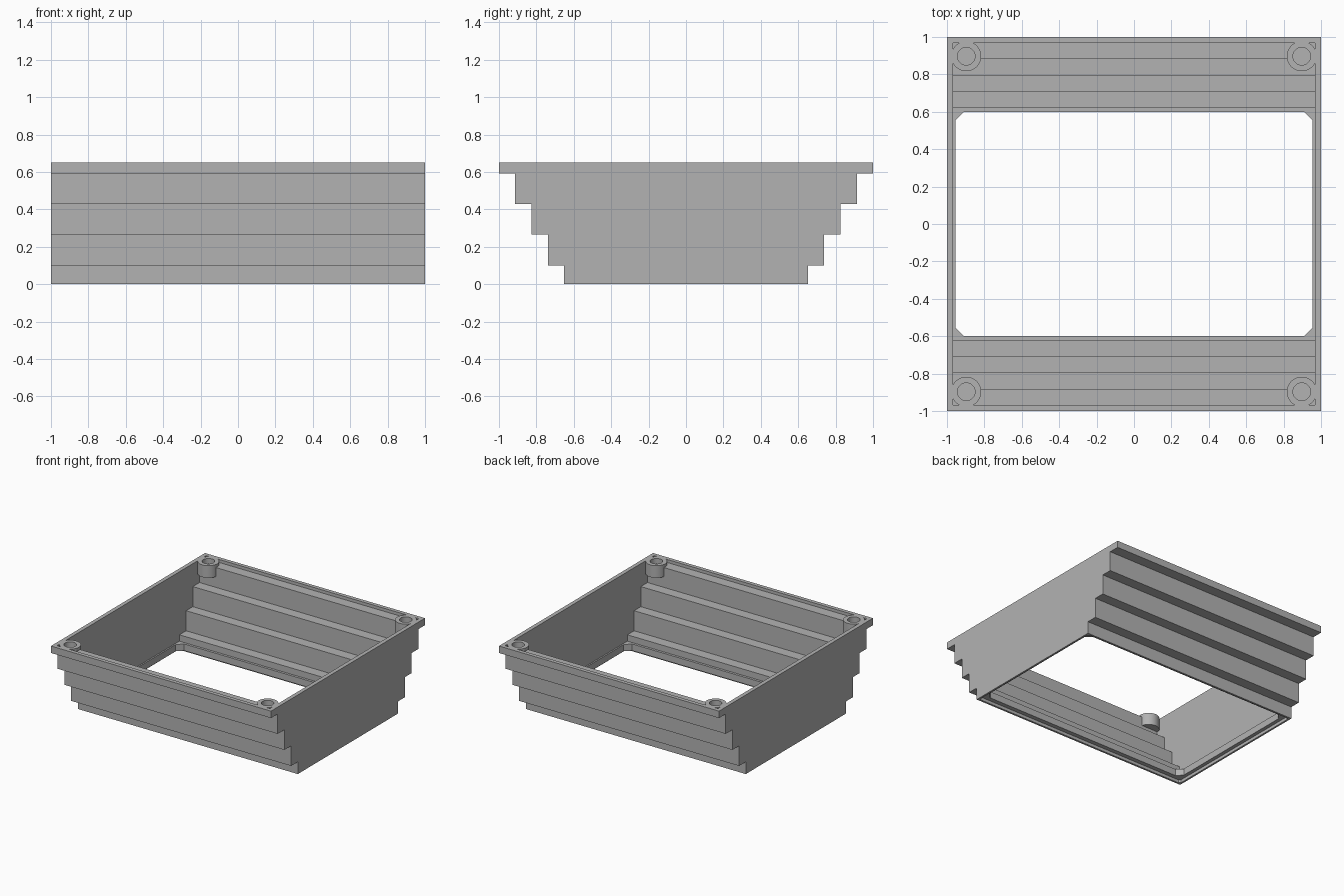
import bpy, bmesh, math
from mathutils import Vector

cube = bpy.data.objects.get("Cube")
if cube:
    bpy.data.objects.remove(cube, do_unlink=True)

grey = bpy.data.materials.new("mid grey")
grey.use_nodes = True
colour = (0.45, 0.45, 0.45, 1)
grey.diffuse_color = colour
grey.node_tree.nodes["Principled BSDF"].inputs["Base Color"].default_value = colour

HEIGHT = 0.65
ABOVE = 0.85
STEP = 0.087
RISERS = [0.10, 0.265, 0.43, 0.593]
WALL = 0.032


def prism(name, points, direction):
    """Extrude a closed outline of 3D points into a solid."""
    bm = bmesh.new()
    face = bm.faces.new([bm.verts.new(p) for p in points])
    result = bmesh.ops.extrude_face_region(bm, geom=[face])
    moved = [v for v in result["geom"] if isinstance(v, bmesh.types.BMVert)]
    bmesh.ops.translate(bm, verts=moved, vec=Vector(direction))
    bmesh.ops.recalc_face_normals(bm, faces=bm.faces)
    mesh = bpy.data.meshes.new(name)
    bm.to_mesh(mesh)
    bm.free()
    mesh.materials.append(grey)
    obj = bpy.data.objects.new(name, mesh)
    bpy.context.collection.objects.link(obj)
    return obj


def stepped(name, half_x, base_y, base_z, lift, top):
    """Solid with a stepped profile, mirrored front to back."""
    side, y = [(base_y, base_z)], base_y
    for riser in RISERS:
        side += [(y, riser + lift), (y + STEP, riser + lift)]
        y += STEP
    side.append((y, top))
    outline = side + [(-py, pz) for py, pz in reversed(side)]
    return prism(name, [(-half_x, py, pz) for py, pz in outline], (2 * half_x, 0, 0))


def rounded_plug(name, hx, hy, chamfer, z0, z1):
    """Upright rectangular solid with cut corners."""
    c = chamfer
    pts = [(hx, hy - c), (hx - c, hy), (c - hx, hy), (-hx, hy - c),
           (-hx, c - hy), (c - hx, -hy), (hx - c, -hy), (hx, c - hy)]
    return prism(name, [(x, y, z0) for x, y in pts], (0, 0, z1 - z0))


def disc(name, x, y, radius, z0, z1, sides=48):
    ring = [(x + radius * math.cos(math.tau * i / sides),
             y + radius * math.sin(math.tau * i / sides), z0) for i in range(sides)]
    return prism(name, ring, (0, 0, z1 - z0))


def cut(target, cutter):
    mod = target.modifiers.new("cut", "BOOLEAN")
    mod.operation = "DIFFERENCE"
    mod.solver = "EXACT"
    mod.object = cutter
    bpy.context.view_layer.objects.active = target
    bpy.ops.object.modifier_apply(modifier=mod.name)
    bpy.data.objects.remove(cutter, do_unlink=True)


# Stepped outer shell
frame = stepped("stepped_frame", 1.0, 1 - 4 * STEP, 0, 0, HEIGHT)

# Inner cavity, leaving the four corner screw bosses standing
cavity = stepped("cavity_cutter", 0.967, 1 - 4 * STEP - WALL, 0.08, WALL, ABOVE)
corners = [(sx * 0.897, sy * 0.897) for sx in (-1, 1) for sy in (-1, 1)]
for x, y in corners:
    cut(cavity, disc("boss_cutter", x, y, 0.08, 0.55, ABOVE + 0.1))
cut(frame, cavity)

# Blind screw holes
for x, y in corners:
    cut(frame, disc("hole_cutter", x, y, 0.047, 0.607, ABOVE))

# Bottom opening with cut corners, and the recess around its underside
cut(frame, rounded_plug("opening_cutter", 0.955, 0.60, 0.045, -0.2, 0.3))
cut(frame, rounded_plug("recess_cutter", 0.985, 0.636, 0.015, -0.2, 0.025))

bpy.ops.object.select_all(action="DESELECT")
frame.select_set(True)
bpy.context.view_layer.objects.active = frame
bpy.ops.object.shade_smooth_by_angle(angle=math.radians(30))
